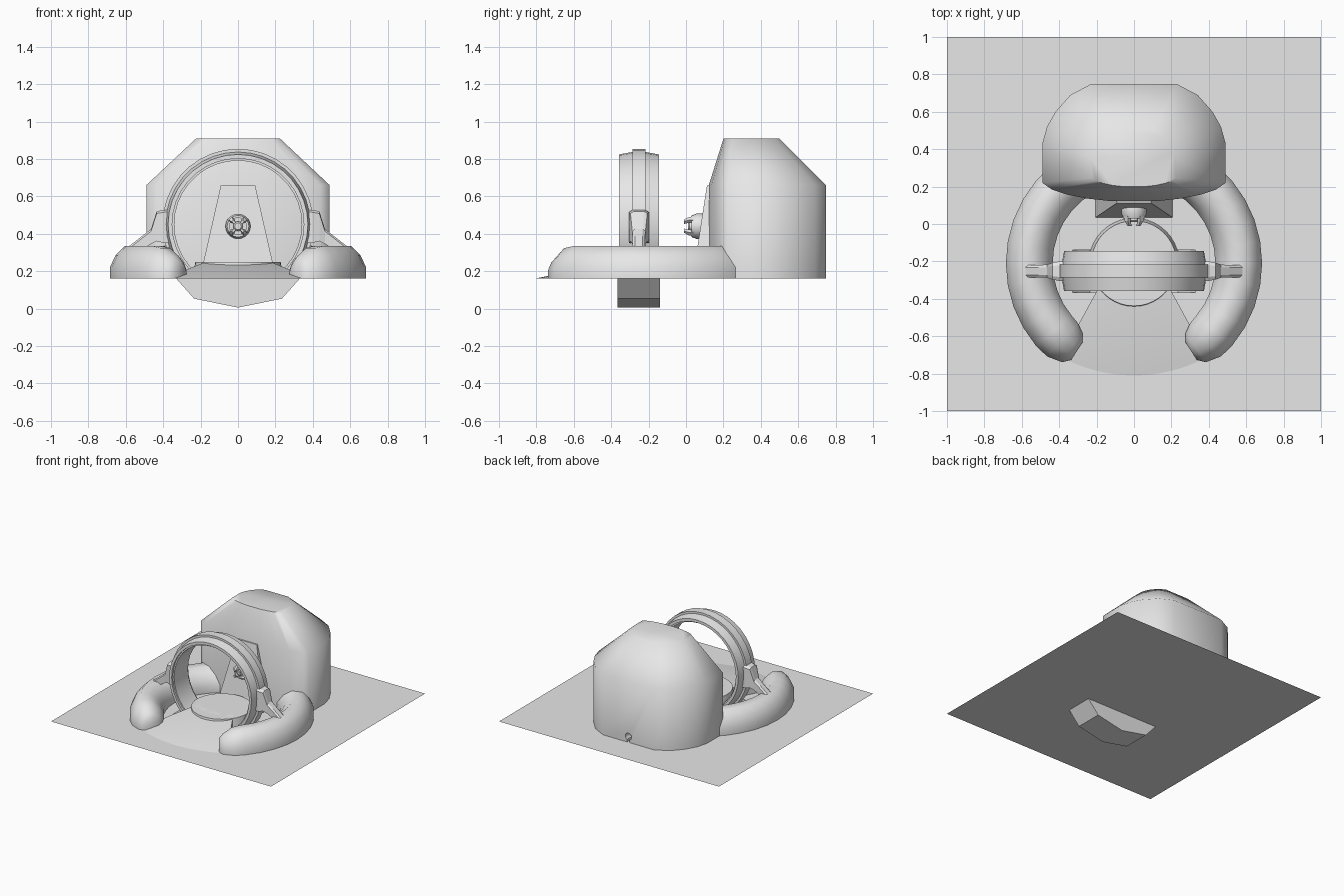
import bpy, bmesh, math
from math import sin, cos, pi, radians

if "Cube" in bpy.data.objects:
    bpy.data.objects.remove(bpy.data.objects["Cube"])

grey = bpy.data.materials.new("light_grey")
grey.diffuse_color = (0.8, 0.8, 0.8, 1)
grey.use_nodes = True
grey.node_tree.nodes["Principled BSDF"].inputs["Base Color"].default_value = grey.diffuse_color
G = 0.16  # ground level


def make(name, verts, faces, angle=None, fix=True):
    me = bpy.data.meshes.new(name)
    me.from_pydata(verts, [], faces)
    if fix:
        bm = bmesh.new()
        bm.from_mesh(me)
        bmesh.ops.recalc_face_normals(bm, faces=bm.faces)
        bm.to_mesh(me)
        bm.free()
    ob = bpy.data.objects.new(name, me)
    bpy.context.collection.objects.link(ob)
    me.materials.append(grey)
    if angle:
        bpy.ops.object.select_all(action='DESELECT')
        bpy.context.view_layer.objects.active = ob
        ob.select_set(True)
        bpy.ops.object.shade_smooth_by_angle(angle=radians(angle))
    return ob


def loft(name, loops, angle=None, closed=False):
    """Skin a list of equal closed loops; cap the ends unless closed."""
    n, m = len(loops[0]), len(loops)
    verts = [p for lp in loops for p in lp]
    faces = []
    for i in range(m if closed else m - 1):
        for j in range(n):
            k, a, b = (j + 1) % n, i * n, (i + 1) % m * n
            faces.append((a + j, a + k, b + k, b + j))
    if not closed:
        faces += [tuple(range(n)), tuple(range((m - 1) * n, m * n))]
    return make(name, verts, faces, angle)


def circle(r, y, n, cx=0, cz=0):
    return [(cx + r * cos(2 * pi * i / n), y, cz + r * sin(2 * pi * i / n)) for i in range(n)]


# ground sheet with a slot under the ring
Y0, Y1, W = -0.365, -0.14, 0.33
gv = [(x, y, G) for y in (-1, Y0, Y1, 1) for x in (-1, -W, W, 1)]
gf = [(r * 4 + c, r * 4 + c + 1, r * 4 + c + 5, r * 4 + c + 4)
      for r in range(3) for c in range(3) if (r, c) != (1, 1)]
make("ground_sheet", gv, gf, fix=False)

# faceted trough below the slot
prof = [(-W, G), (-0.235, 0.053), (0, 0.005), (0.235, 0.053), (W, G)]
tv = [(x, y, z) for y in (Y0, Y1) for x, z in prof]
tf = [(i, i + 5, i + 6, i + 1) for i in range(4)] + [(0, 1, 2, 3, 4), (9, 8, 7, 6, 5)]
make("trough", tv, tf, fix=False)

# upright ring with raised centre band
RC, RY = 0.45, -0.252
half = [(0.352, 0.09), (0.352, 0.107), (0.374, 0.107), (0.387, 0.035), (0.404, 0.035)]
section = [(0.341, -0.09)] + [(r, -y) for r, y in half] + half[::-1] + [(0.341, 0.09)]
ring = [[(r * cos(a), RY + y, RC + r * sin(a)) for r, y in section]
        for a in (2 * pi * i / 36 for i in range(36))]
loft("ring", ring, 30, closed=True)

# curved side arms on the ground, with rounded front ends
arm_sec = [(0.125, G), (0.125, 0.22), (0.095, 0.285), (0.045, 0.335), (-0.03, 0.335),
           (-0.09, 0.285), (-0.125, 0.22), (-0.125, G)]
stations = [(-57, 0.45, 0.5), (-54, 0.75, 0.68), (-47, 0.97, 0.93)]
stations += [(a, 1, 1) for a in range(-40, 61, 10)]
for s, side in ((-1, "left"), (1, "right")):
    loops = []
    for deg, sw, sh in stations:
        a = radians(deg)
        loops.append([(s * (0.56 + u * sw) * cos(a), -0.21 + (0.56 + u * sw) * sin(a),
                       G + (z - G) * sh) for u, z in arm_sec])
    loft(side + "_arm", loops, 50)

    # brackets joining the ring to the arms: (x, top z, bottom z, half width)
    br = [(0.36, 0.53, 0.35, 0.05), (0.395, 0.527, 0.35, 0.053), (0.435, 0.52, 0.36, 0.045),
          (0.465, 0.425, 0.345, 0.035), (0.51, 0.39, 0.32, 0.033), (0.58, 0.335, 0.28, 0.033)]
    loops = []
    for x, t, b, w in br:
        loops.append([(s * x, RY + w, b), (s * x, RY + w, t - 0.012), (s * x, RY + w * 0.6, t),
                      (s * x, RY - w * 0.6, t), (s * x, RY - w, t - 0.012), (s * x, RY - w, b)])
    loft(side + "_bracket", loops)

# round floor inside the ring
loft("floor_disc", [[(r * cos(2 * pi * i / 40), -0.21 + r * sin(2 * pi * i / 40), z)
                     for i in range(40)] for r, z in ((0.242, G), (0.228, 0.25))], 30)

# fan-shaped ramp in front of the ring
loops = []
for i in range(17):
    a = radians(-90 - 28.7 + 57.4 * i / 16)
    loops.append([(r * cos(a), 0.005 + r * sin(a), z)
                  for r, z in ((0.815, G), (0.36, 0.25), (0.3, 0.25), (0.3, G))])
loft("ramp", loops, 20)

# rounded housing at the rear
out = [(0.12, 0.122), (0.25, 0.136), (0.36, 0.158), (0.44, 0.185), (0.49, 0.22), (0.49, 0.43),
       (0.465, 0.52), (0.42, 0.6), (0.34, 0.69), (0.23, 0.748)]
out = out + [(-x, y) for x, y in out[::-1]]
body = [[(x, y, z) for x, y in out] for z in (G, 0.66)]
body.append([(x * 0.46, 0.2 + (y - 0.122) * 0.48, 0.908) for x, y in out])
housing = loft("housing", body)

# keyhole notch at the base of the housing back
key = [(0.012, 0.1), (0.012, 0.182)]
key += [(0.028 * sin(a), 0.207 - 0.028 * cos(a)) for a in (radians(d) for d in range(30, 331, 25))]
key += [(-0.012, 0.182), (-0.012, 0.1)]
cutter = loft("notch_cutter", [[(x, y, z) for x, z in key] for y in (0.69, 0.8)])
cutter.hide_render = True
cutter.hide_viewport = True
mod = housing.modifiers.new("notch", 'BOOLEAN')
mod.operation = 'DIFFERENCE'
mod.object = cutter
mod.solver = 'EXACT'
bpy.ops.object.select_all(action='DESELECT')
bpy.context.view_layer.objects.active = housing
housing.select_set(True)
bpy.ops.object.modifier_apply(modifier=mod.name)
bpy.ops.object.shade_smooth_by_angle(angle=radians(60))
bpy.data.objects.remove(cutter)

# tapered panel leaning on the housing
loft("front_panel", [[(-w, y, z), (w, y, z), (w, 0.18, z), (-w, 0.18, z)]
                     for w, y, z in ((0.205, 0.035, G), (0.092, 0.112, 0.658))])

# knob on the panel: base, hub and four claws
KZ = 0.44
loft("knob_base", [circle(r, y, 20, cz=KZ) for r, y in
                   ((0.06, 0.11), (0.067, 0.09), (0.067, 0.055), (0.058, 0.03), (0.045, 0.03),
                    (0.045, 0.045))], 35)
loft("knob_hub", [circle(r, y, 12, cz=KZ) for r, y in ((0.026, 0.06), (0.026, 0.02), (0.018, 0.012))], 35)
for i in range(4):
    a = pi / 4 + i * pi / 2
    loops = []
    for r, y, w in ((0.052, 0.05, 0.014), (0.048, 0.015, 0.012), (0.032, -0.012, 0.006)):
        loops.append([((r + u) * cos(a) - v * sin(a), y, KZ + (r + u) * sin(a) + v * cos(a))
                      for u, v in ((-0.01, -w), (0.01, -w), (0.01, w), (-0.01, w))])
    loft("knob_claw_%d" % (i + 1), loops)
